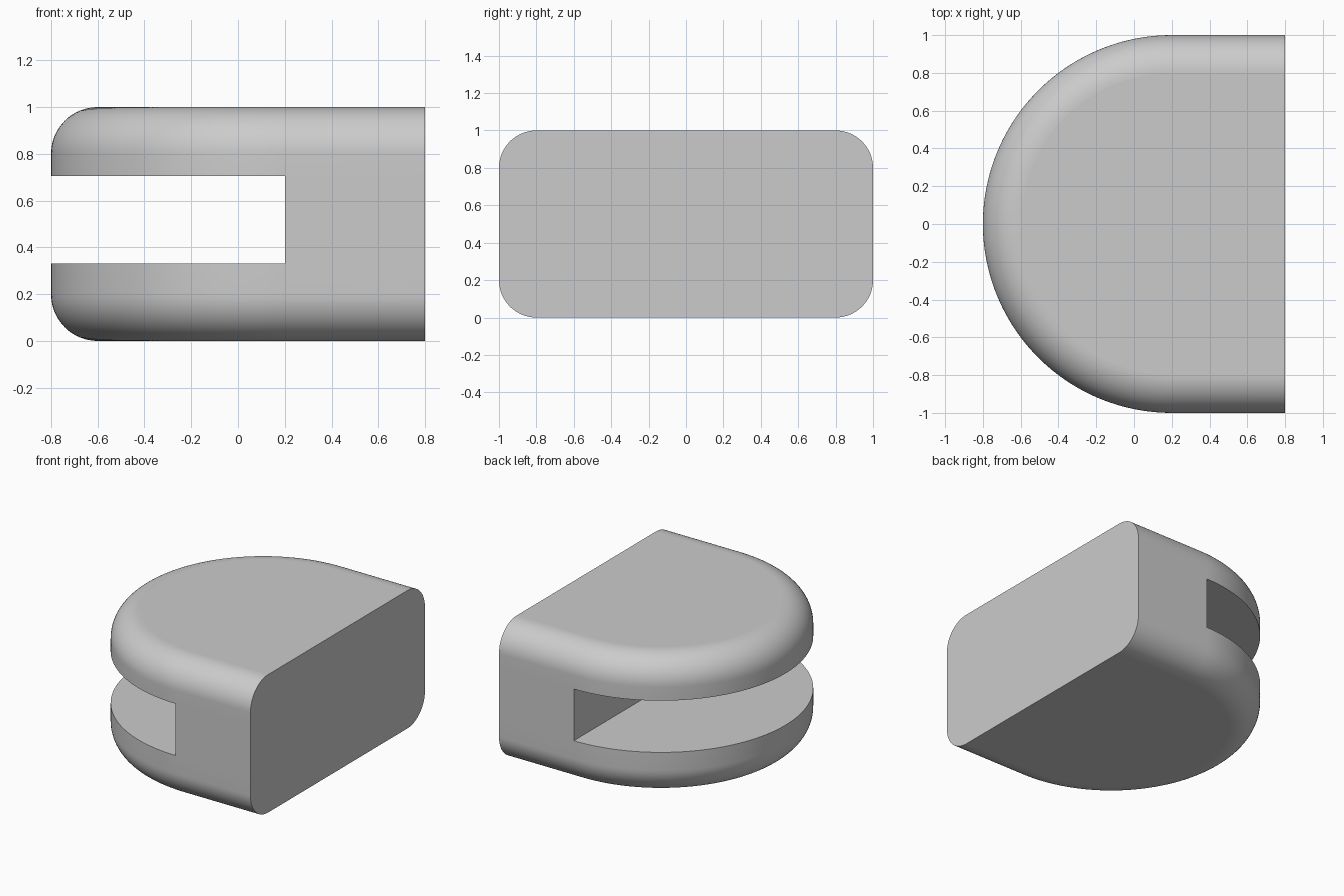
import bpy
import bmesh
from math import cos, sin, pi

cube = bpy.data.objects.get("Cube")
if cube:
    bpy.data.objects.remove(cube, do_unlink=True)

FLAT_X, ARC_X = 0.8, 0.2      # flat end, and centre of the round end
HEIGHT, FILLET = 1.0, 0.2
SLOT_LOW, SLOT_HIGH = 0.33, 0.705
ARC_STEPS, FILLET_STEPS = 96, 16

grey = bpy.data.materials.new("plain grey")
grey.use_nodes = True
colour = (0.6, 0.6, 0.6, 1)
grey.diffuse_color = colour
grey.node_tree.nodes["Principled BSDF"].inputs["Base Color"].default_value = colour

bm = bmesh.new()


def outline(radius, z):
    """D-shaped ring, open along the flat end."""
    pts = [(FLAT_X, -radius)]
    for i in range(ARC_STEPS + 1):
        a = -pi / 2 - pi * i / ARC_STEPS
        pts.append((ARC_X + radius * cos(a), radius * sin(a)))
    pts.append((FLAT_X, radius))
    return [bm.verts.new((x, y, z)) for x, y in pts]


# Rounded edge profile, mirrored from bottom to top
angles = [pi / 2 * i / FILLET_STEPS for i in range(FILLET_STEPS + 1)]
edge = [(1 - FILLET + FILLET * sin(a), FILLET - FILLET * cos(a)) for a in angles]
profile = edge + [(1, SLOT_LOW), (1, SLOT_HIGH)]
profile += [(r, HEIGHT - z) for r, z in reversed(edge)]
rings = [outline(r, z) for r, z in profile]

# Outer skin, left open around the round end at the slot
slot_row = len(edge)
for row, (low, high) in enumerate(zip(rings, rings[1:])):
    last = len(low) - 2
    for i in range(last + 1):
        if row == slot_row and 0 < i < last:
            continue
        face = bm.faces.new((low[i], low[i + 1], high[i + 1], high[i]))
        face.smooth = True

# Bottom, top and flat end
bm.faces.new(rings[0])
bm.faces.new(rings[-1])
bm.faces.new([r[0] for r in rings] + [r[-1] for r in reversed(rings)])

# Slot floor, ceiling and inner wall
floor, ceiling = rings[slot_row], rings[slot_row + 1]
bm.faces.new(floor[1:-1])
bm.faces.new(ceiling[1:-1])
bm.faces.new((floor[1], floor[-2], ceiling[-2], ceiling[1]))

bmesh.ops.recalc_face_normals(bm, faces=bm.faces[:])
mesh = bpy.data.meshes.new("slotted_block")
bm.to_mesh(mesh)
bm.free()
mesh.materials.append(grey)
block = bpy.data.objects.new("slotted_block", mesh)
bpy.context.collection.objects.link(block)
